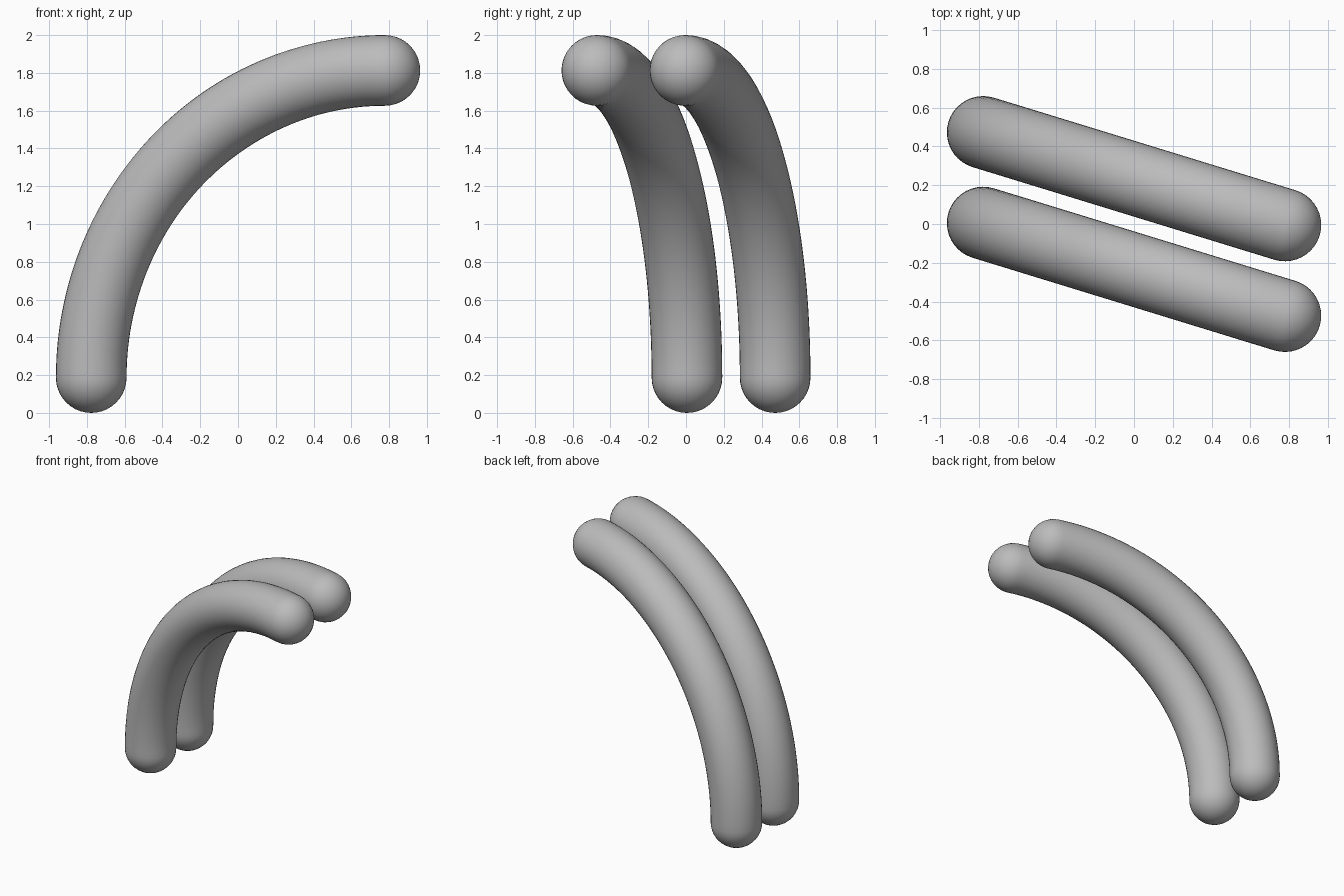
import bpy, bmesh
from math import sin, cos, pi
from mathutils import Vector

cube = bpy.data.objects.get("Cube")
if cube:
    bpy.data.objects.remove(cube, do_unlink=True)

RADIUS = 0.187      # tube thickness
BEND = 1.626        # radius of the quarter-circle centreline
SIDES, STEPS, CAP = 40, 56, 10

grey = bpy.data.materials.new("plain grey")
grey.use_nodes = True
colour = (0.5, 0.5, 0.5, 1)
grey.diffuse_color = colour
grey.node_tree.nodes["Principled BSDF"].inputs["Base Color"].default_value = colour


def bent_tube(name, start, end):
    """Quarter-circle tube with hemispherical ends, rising from start to end."""
    start, end = Vector(start), Vector(end)
    out = Vector((end.x - start.x, end.y - start.y, 0)).normalized()
    up = Vector((0, 0, 1))
    side = out.cross(up)

    # Stations: bend angle, shift along the tangent, ring radius
    cap = [pi / 2 * i / CAP for i in range(1, CAP)]
    stations = [(0, -RADIUS * cos(a), RADIUS * sin(a)) for a in cap]
    stations += [(pi / 2 * i / STEPS, 0, RADIUS) for i in range(STEPS + 1)]
    stations += [(pi / 2, RADIUS * sin(a), RADIUS * cos(a)) for a in cap]

    bm = bmesh.new()
    rings = []
    for angle, shift, radius in stations:
        tangent = out * sin(angle) + up * cos(angle)
        normal = up * sin(angle) - out * cos(angle)
        centre = start + out * BEND * (1 - cos(angle)) + up * BEND * sin(angle)
        centre += tangent * shift
        rings.append([bm.verts.new(centre + radius * (normal * cos(t) + side * sin(t)))
                      for t in (2 * pi * k / SIDES for k in range(SIDES))])
    for a, b in zip(rings, rings[1:]):
        for k in range(SIDES):
            n = (k + 1) % SIDES
            bm.faces.new((a[k], a[n], b[n], b[k]))

    # Close both rounded ends at their poles
    first = bm.verts.new(start - up * RADIUS)
    last = bm.verts.new(start + (out + up) * BEND + out * RADIUS)
    for k in range(SIDES):
        n = (k + 1) % SIDES
        bm.faces.new((first, rings[0][n], rings[0][k]))
        bm.faces.new((last, rings[-1][k], rings[-1][n]))
    bmesh.ops.recalc_face_normals(bm, faces=bm.faces)
    for face in bm.faces:
        face.smooth = True

    mesh = bpy.data.meshes.new(name)
    bm.to_mesh(mesh)
    bm.free()
    mesh.materials.append(grey)
    bpy.context.collection.objects.link(bpy.data.objects.new(name, mesh))


# Two parallel tubes, one in front of the other
for name, y in (("front_tube", 0.005), ("back_tube", 0.472)):
    bent_tube(name, (-0.777, y, RADIUS), (0.777, y - 0.477, RADIUS + BEND))
